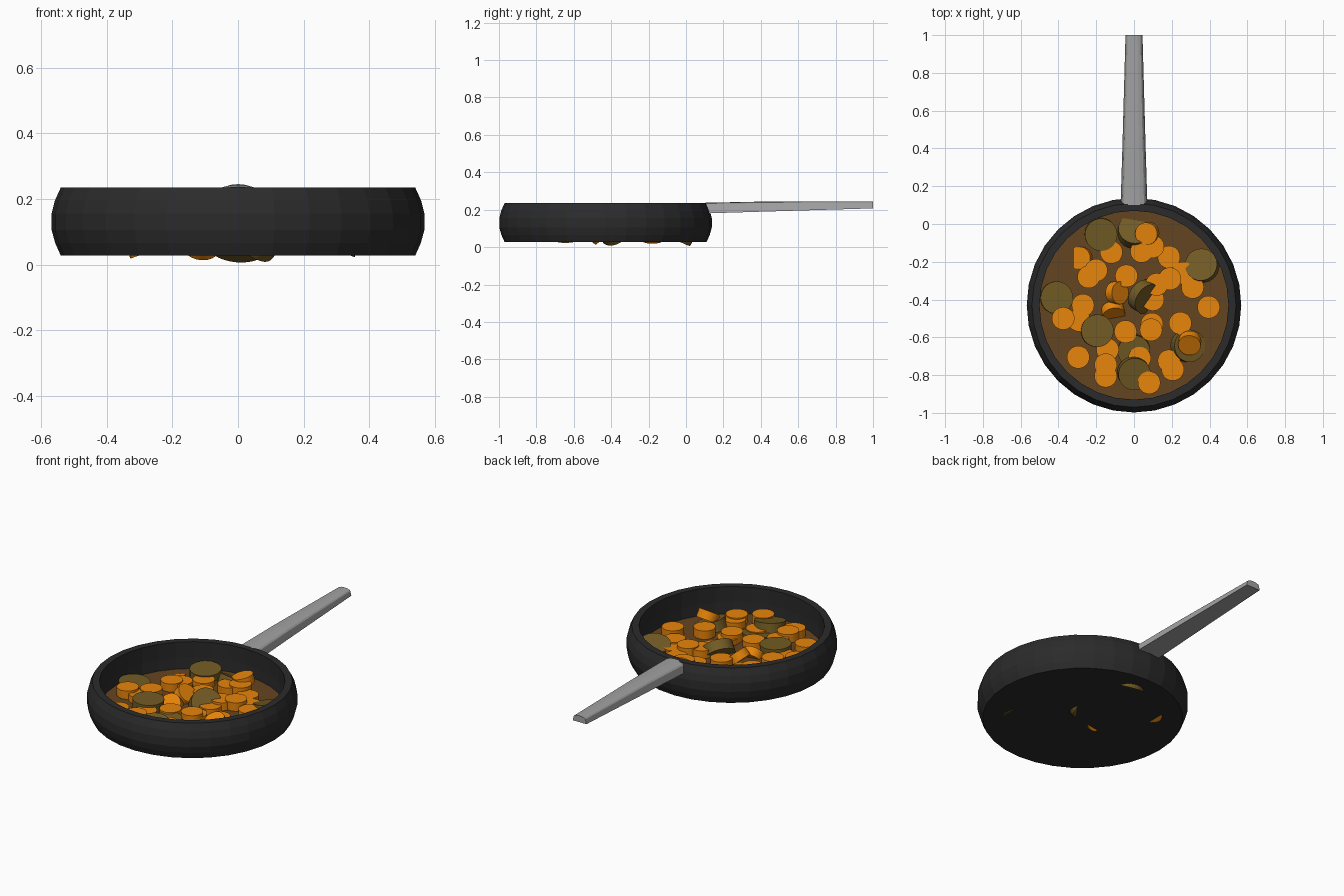
import bpy, bmesh, math
from mathutils import Vector

if "Cube" in bpy.data.objects:
    bpy.data.objects.remove(bpy.data.objects["Cube"])

CY = -0.43      # pan centre in y
SOUP_Z = 0.075


def material(name, rgb):
    m = bpy.data.materials.new(name)
    m.diffuse_color = (*rgb, 1)
    m.use_nodes = True
    m.node_tree.nodes["Principled BSDF"].inputs["Base Color"].default_value = m.diffuse_color
    return m


black = material("black iron", (0.024, 0.024, 0.025))
steel = material("grey steel", (0.36, 0.36, 0.36))
broth = material("brown broth", (0.13, 0.06, 0.015))
orange = material("carrot orange", (0.82, 0.24, 0.003))
olive = material("olive green", (0.17, 0.105, 0.018))


def finish(name, bm, mat):
    bmesh.ops.recalc_face_normals(bm, faces=bm.faces)
    me = bpy.data.meshes.new(name)
    bm.to_mesh(me)
    bm.free()
    me.materials.append(mat)
    ob = bpy.data.objects.new(name, me)
    bpy.context.collection.objects.link(ob)
    return ob


def lathe(name, profile, mat, sides=32):
    bm = bmesh.new()
    vs = [bm.verts.new((r, 0, z)) for r, z in profile]
    es = [bm.edges.new(p) for p in zip(vs, vs[1:])]
    bmesh.ops.spin(bm, geom=vs + es, axis=(0, 0, 1), cent=(0, 0, 0),
                   angle=math.tau, steps=sides)
    bmesh.ops.remove_doubles(bm, verts=bm.verts, dist=1e-4)
    ob = finish(name, bm, mat)
    ob.location = (0, CY, 0)
    return ob


# Pan body with bulging wall and flat floor
lathe("pan", [(0, 0.027), (0.54, 0.027), (0.557, 0.065), (0.568, 0.105),
              (0.568, 0.155), (0.558, 0.195), (0.54, 0.235), (0.50, 0.235),
              (0.503, 0.14), (0.50, 0.045), (0, 0.045)], black)

# Broth surface
lathe("broth", [(0, SOUP_Z), (0.502, SOUP_Z)], broth)

# Handle: sloped sides and a low arched top, lofted along y
bm = bmesh.new()
rings = []
for y, w, zb, zs, zt in [(0.10, 0.071, 0.18, 0.222, 0.237),
                         (0.39, 0.062, 0.189, 0.229, 0.243),
                         (1.0, 0.045, 0.207, 0.233, 0.245)]:
    pts = [(-w, zb), (w, zb)]
    for i in range(7):
        a = math.pi * i / 6
        pts.append((0.86 * w * math.cos(a), zs + (zt - zs) * math.sin(a)))
    rings.append([bm.verts.new((x, y, z)) for x, z in pts])
for a, b in zip(rings, rings[1:]):
    for i in range(len(a)):
        j = (i + 1) % len(a)
        bm.faces.new((a[i], a[j], b[j], b[i]))
bm.faces.new(rings[0])
bm.faces.new(rings[-1])
finish("handle", bm, steel)


def slice_piece(name, mat, r, h, x, y, z, lean=0, toward=0):
    """Round slice; lean in degrees, toward = compass angle its top leans to."""
    bm = bmesh.new()
    bmesh.ops.create_cone(bm, cap_ends=True, segments=28, radius1=r,
                          radius2=r, depth=h)
    ob = finish(name, bm, mat)
    ob.location = (x, y, z)
    t, d = math.radians(lean), math.radians(toward)
    n = Vector((math.sin(t) * math.cos(d), math.sin(t) * math.sin(d), math.cos(t)))
    ob.rotation_mode = 'QUATERNION'
    ob.rotation_quaternion = Vector((0, 0, 1)).rotation_difference(n)


# Flat carrot slices floating in the broth
flat = [(-.12, -.15), (-.20, -.245), (.04, -.145), (.10, -.12), (.185, -.175),
        (-.04, -.275), (.12, -.32), (.19, -.29), (.26, -.26), (.31, -.335),
        (.395, -.44), (.245, -.525), (.095, -.53), (-.045, -.57), (-.27, -.43),
        (-.375, -.50), (-.295, -.705), (-.14, -.665), (-.15, -.805),
        (-.15, -.745), (.03, -.71), (.185, -.725), (.205, -.77), (.08, -.84),
        (.10, -.40), (-.29, -.51), (-.24, -.28), (.09, -.56)]
for i, (x, y) in enumerate(flat):
    slice_piece("carrot_slice", orange, 0.06, 0.05, x, y,
                0.083 + 0.007 * (i * 5 % 4))

# Leaning carrot slices
for x, y, z, lean, toward in [(.07, -.05, .118, 14, 200), (-.28, -.18, .062, 20, 180),
                              (-.09, -.365, .10, 42, 0), (-.11, -.465, .075, 50, 280),
                              (.295, -.63, .14, 30, 262)]:
    slice_piece("carrot_slice", orange, 0.06, 0.05, x, y, z, lean, toward)

# Larger olive slices
for x, y, z, lean, toward in [(-.175, -.055, .09, 4, 300), (0, -.04, .073, 28, 80),
                              (.36, -.22, .09, 14, 135), (-.41, -.39, .08, 3, 0),
                              (.055, -.385, .092, 48, 325), (-.195, -.565, .10, 2, 0),
                              (0, -.67, .07, 8, 270), (.285, -.645, .08, 20, 0),
                              (0, -.79, .10, 12, 300)]:
    slice_piece("olive_slice", olive, 0.086, 0.06, x, y, z, lean, toward)
